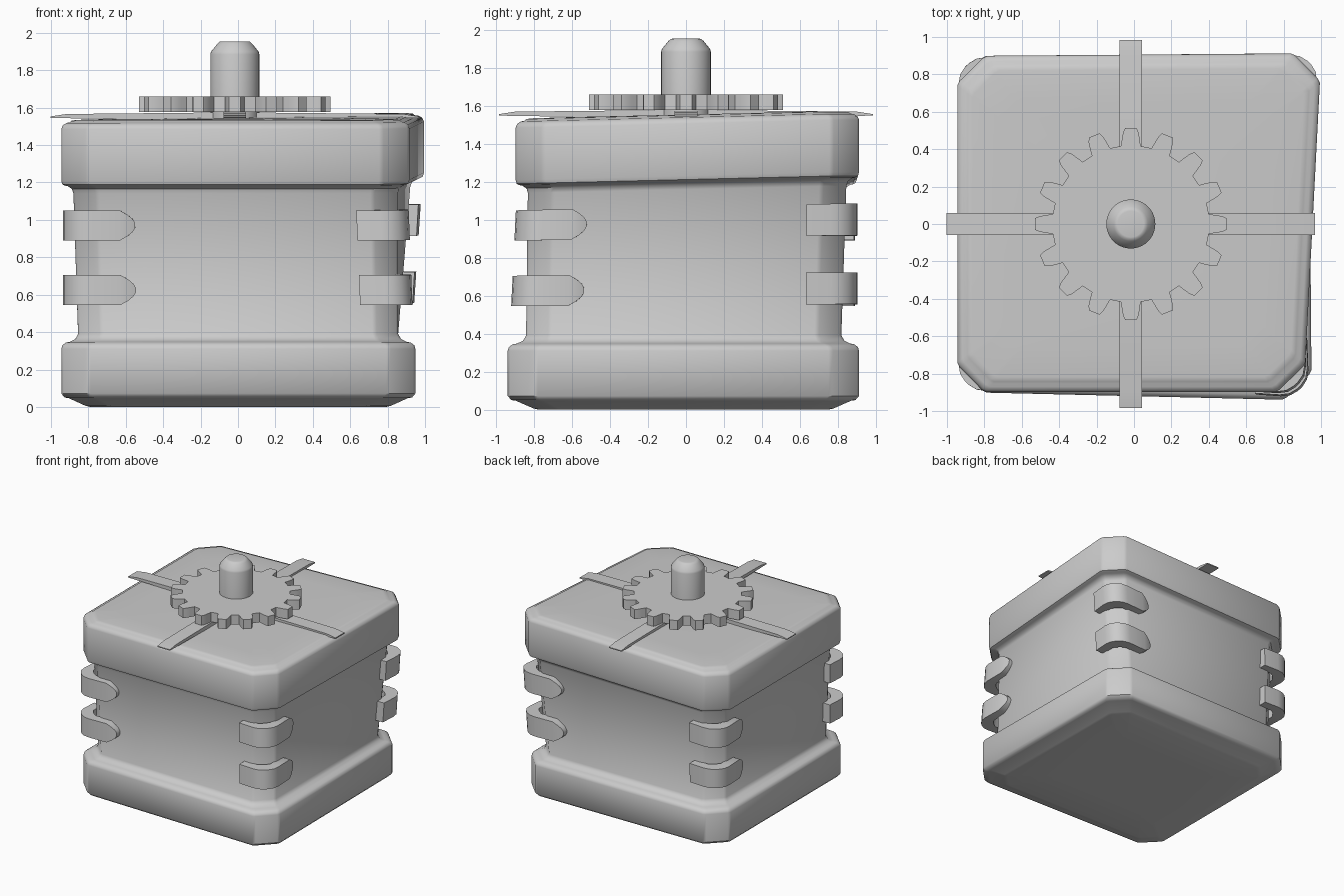
import bpy, bmesh
from math import sin, cos, pi, radians

if "Cube" in bpy.data.objects:
    bpy.data.objects.remove(bpy.data.objects["Cube"])

CX = -0.017          # shaft axis
HX, HY = 0.945, 0.898  # half sizes of the case


def warp(x, y, z):
    """Hand-made skew: pulls the front-right and back-right corners."""
    t = min(1, max(0, (z - 0.34) / 0.84))
    u = min(1, max(0, (x / HX + 1) / 2))
    v = min(1, max(0, (y / HY + 1) / 2))
    fr, br = u * (1 - v), u * v
    dx = fr * (0.005 - 0.042 * t) + br * (-0.01 + 0.067 * t)
    dy = fr * -0.045 * (1 - t) + br * 0.015
    return (x + dx, y + dy, z + br * 0.045 * t)


def make(name, verts, faces, angle=35):
    me = bpy.data.meshes.new(name)
    me.from_pydata(verts, [], faces)
    bm = bmesh.new()
    bm.from_mesh(me)
    bmesh.ops.recalc_face_normals(bm, faces=bm.faces)
    bm.to_mesh(me)
    bm.free()
    ob = bpy.data.objects.new(name, me)
    bpy.context.collection.objects.link(ob)
    bpy.context.view_layer.objects.active = ob
    bpy.ops.object.select_all(action='DESELECT')
    ob.select_set(True)
    bpy.ops.object.shade_smooth_by_angle(angle=radians(angle))
    return ob


def loft(name, rings, angle=35):
    """Skin equal-length closed rings and cap both ends."""
    n = len(rings[0])
    verts = [p for r in rings for p in r]
    faces = [(i * n + j, i * n + (j + 1) % n, (i + 1) * n + (j + 1) % n, (i + 1) * n + j)
             for i in range(len(rings) - 1) for j in range(n)]
    faces += [tuple(range(n)), tuple(range(len(verts) - n, len(verts)))]
    return make(name, verts, faces, angle)


def octagon(inset, z):
    a, b = HX - inset, HY - inset
    c = max(0.04, 0.145 - 0.2 * inset)
    e = 0.012  # softened chamfer ends
    pts = []
    for sx, sy, flip in ((1, -1, 0), (1, 1, 1), (-1, 1, 0), (-1, -1, 1)):
        corner = [(a - c - e, b), (a - c + e, b - e), (a - e, b - c + e), (a, b - c - e)]
        if flip:
            corner.reverse()
        pts += [warp(sx * x, sy * y, z) for x, y in corner]
    return pts


# case: base, waist and cap in one lofted profile (inset, z)
profile = [(0.5, 0), (0.155, 0), (0.13, 0.006), (0.04, 0.047), (0.018, 0.05), (0.0, 0.072),
           (0.0, 0.31), (0.006, 0.33), (0.025, 0.344), (0.045, 0.348), (0.075, 0.362), (0.09, 0.39),
           (0.066, 1.14), (0.058, 1.165), (0.035, 1.18), (0.02, 1.183), (0.006, 1.19), (0.0, 1.21),
           (0.0, 1.485), (0.008, 1.505), (0.028, 1.518), (0.045, 1.52), (0.055, 1.529),
           (0.08, 1.533), (0.25, 1.535), (0.6, 1.535)]
loft("case", [octagon(*p) for p in profile], 40)

# corner clips: square on one face, pointed on the next
# outer x, outer y, inner x, inner y, half height
clip = [(0.64, -0.905, 0.64, -0.83, 0.08), (0.77, -0.912, 0.76, -0.83, 0.08),
        (0.82, -0.905, 0.775, -0.82, 0.08), (0.86, -0.88, 0.79, -0.81, 0.08),
        (0.88, -0.86, 0.81, -0.79, 0.08), (0.905, -0.82, 0.82, -0.775, 0.08),
        (0.912, -0.77, 0.83, -0.76, 0.08), (0.905, -0.61, 0.83, -0.61, 0.08),
        (0.895, -0.57, 0.83, -0.57, 0.057), (0.885, -0.543, 0.83, -0.543, 0.034),
        (0.88, -0.53, 0.83, -0.53, 0.012)]
corners = ("front_right", "back_right", "back_left", "front_left")
for k, corner in enumerate(corners):
    c, s = round(cos(k * pi / 2)), round(sin(k * pi / 2))

    def place(x, y, z):
        x, y = c * x - s * y, s * x + c * y
        return warp(x * HX / 0.92, y * HY / 0.92, z)

    for level, z in (("lower", 0.625), ("upper", 0.97)):
        rings = [[place(ox, oy, z - h), place(ox, oy, z + h), place(ix, iy, z + h), place(ix, iy, z - h)]
                 for ox, oy, ix, iy, h in clip]
        loft(f"{level}_clip_{corner}", rings, 35)

# crossed bars on the lid, with bevelled ends
side = [(-0.985, 1.545), (-0.985, 1.553), (-0.9, 1.566), (0, 1.575),
        (0.9, 1.566), (0.985, 1.553), (0.985, 1.545), (0, 1.53)]
loft("bar_across", [[(a + CX, w, z) for a, z in side] for w in (-0.06, 0.06)], 20)
loft("bar_front_to_back", [[(CX + w, a, z + 0.004) for a, z in side] for w in (-0.06, 0.06)], 20)

# gear wheel
TEETH = 16
outline = []
for i in range(TEETH):
    for r, d in ((0.42, -0.125), (0.455, -0.105), (0.49, -0.085), (0.513, -0.06),
                 (0.513, 0.06), (0.49, 0.085), (0.455, 0.105), (0.42, 0.125)):
        a = 2 * pi * i / TEETH + d
        outline.append((CX + r * cos(a), r * sin(a)))
loft("gear", [[(x, y, z) for x, y in outline] for z in (1.578, 1.66)], 25)

# shaft with tapered tip
N = 40
loft("shaft", [[(CX + r * cos(2 * pi * i / N), r * sin(2 * pi * i / N), z) for i in range(N)]
               for r, z in ((0.131, 1.52), (0.131, 1.885), (0.127, 1.9), (0.092, 1.943),
                            (0.08, 1.953), (0.07, 1.955))], 40)
